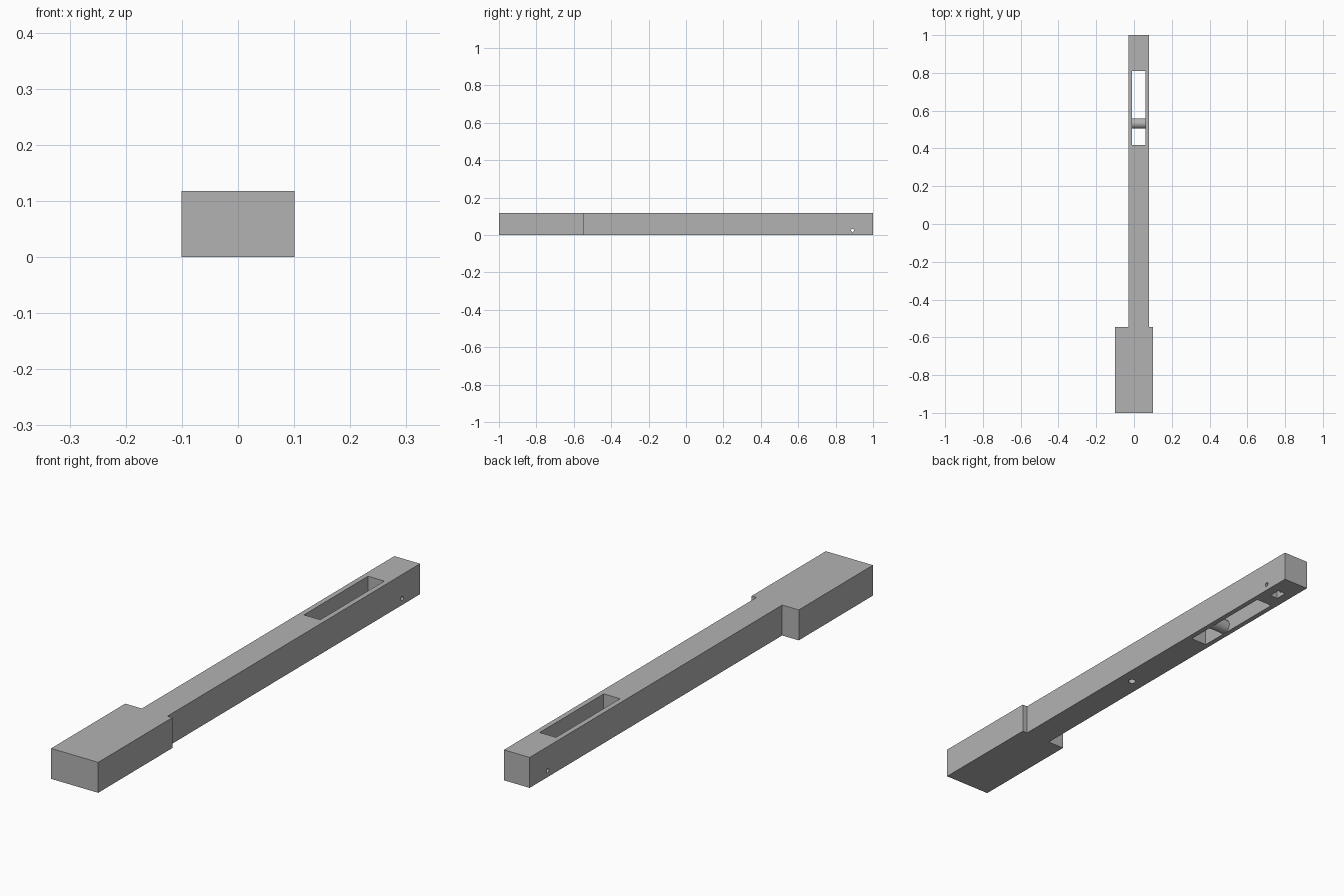
import bpy
import bmesh
from math import radians, pi
from mathutils import Matrix

cube = bpy.data.objects.get("Cube")
if cube:
    bpy.data.objects.remove(cube, do_unlink=True)

grey = bpy.data.materials.new("plain grey")
grey.use_nodes = True
colour = (0.45, 0.45, 0.45, 1)
grey.diffuse_color = colour
grey.node_tree.nodes["Principled BSDF"].inputs["Base Color"].default_value = colour

HEIGHT = 0.118
BAR_X = 0.025  # centre line of the bar


def make_object(name, bm):
    bmesh.ops.recalc_face_normals(bm, faces=bm.faces)
    mesh = bpy.data.meshes.new(name)
    bm.to_mesh(mesh)
    bm.free()
    obj = bpy.data.objects.new(name, mesh)
    bpy.context.collection.objects.link(obj)
    mesh.materials.append(grey)
    return obj


def box(name, low, high):
    bm = bmesh.new()
    bmesh.ops.create_cube(bm, size=1)
    for v in bm.verts:
        v.co = [a + (c + 0.5) * (b - a) for a, b, c in zip(low, high, v.co)]
    return make_object(name, bm)


def cylinder(name, centre, radius, length, axis="Z"):
    bm = bmesh.new()
    turn = Matrix.Rotation(pi / 2, 4, "Y") if axis == "X" else Matrix()
    bmesh.ops.create_cone(bm, cap_ends=True, segments=32, radius1=radius,
                          radius2=radius, depth=length,
                          matrix=Matrix.Translation(centre) @ turn)
    return make_object(name, bm)


def smooth(obj):
    bpy.ops.object.select_all(action="DESELECT")
    obj.select_set(True)
    bpy.context.view_layer.objects.active = obj
    bpy.ops.object.shade_smooth_by_angle(angle=radians(30))


# Body: wide head and offset narrow bar, extruded from one outline
outline = [(-0.101, -1), (0.101, -1), (0.101, -0.546), (0.08, -0.546),
           (0.08, 1), (-0.03, 1), (-0.03, -0.546), (-0.101, -0.546)]
bm = bmesh.new()
base = bm.faces.new([bm.verts.new((x, y, 0)) for x, y in outline])
top = bmesh.ops.extrude_face_region(bm, geom=[base])["geom"]
for v in top:
    if isinstance(v, bmesh.types.BMVert):
        v.co.z = HEIGHT
body = make_object("body", bm)

# Openings: through slot, bottom pocket, cross pin hole, blind bottom hole
cutters = [
    box("slot_cutter", (-0.01, 0.418, -0.1), (0.06, 0.81, 0.2)),
    box("pocket_cutter", (0.008, 0.868, -0.1), (0.042, 0.915, 0.06)),
    cylinder("pin_hole_cutter", (BAR_X, 0.89, 0.025), 0.008, 0.3, "X"),
    cylinder("blind_hole_cutter", (BAR_X, 0.017, 0), 0.014, 0.12),
]
bpy.context.view_layer.objects.active = body
for cutter in cutters:
    cutter.hide_render = True
    mod = body.modifiers.new(cutter.name, "BOOLEAN")
    mod.operation = "DIFFERENCE"
    mod.solver = "EXACT"
    mod.object = cutter
    bpy.ops.object.modifier_apply(modifier=mod.name)
    bpy.data.objects.remove(cutter, do_unlink=True)
smooth(body)

# Round cross bar low in the slot
smooth(cylinder("cross_bar", (BAR_X, 0.532, 0.028), 0.0275, 0.07, "X"))
